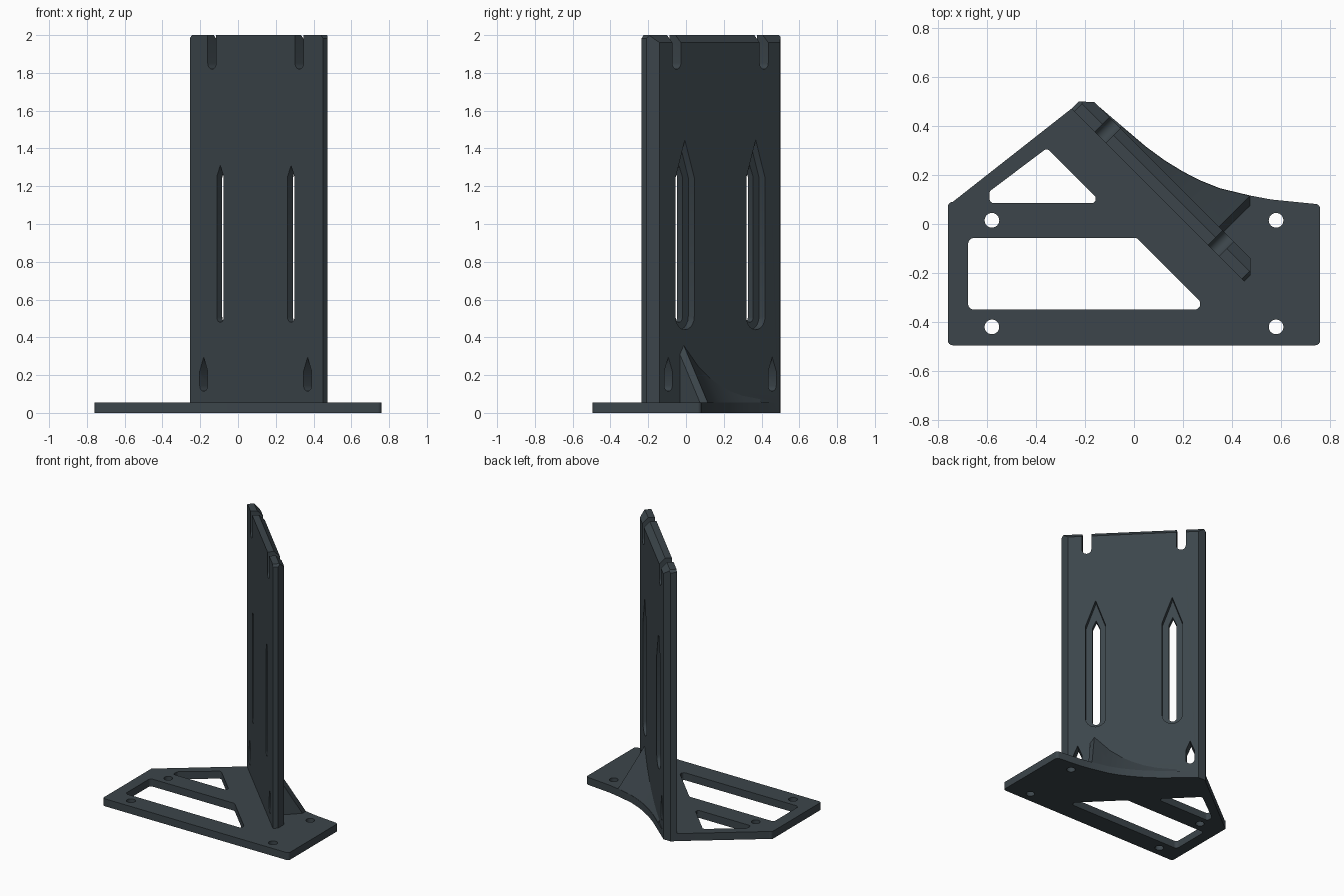
import bpy, bmesh, math
from mathutils import Vector

if "Cube" in bpy.data.objects:
    bpy.data.objects.remove(bpy.data.objects["Cube"])

R2 = math.sqrt(2)
N_FRONT, N_BACK = 0.215 / R2, 0.335 / R2   # wall faces, measured along its normal
MID = -0.02                                # wall centre along its length


def plan(u, v, t):
    return Vector((u, v, t))


def wall_space(s, z, n):
    # s along the diagonal wall, n outward from its front face
    return Vector(((n + s) / R2, (n - s) / R2, z))


def across(n, z, s):
    return wall_space(s, z, n)


def loft(name, rings):
    bm = bmesh.new()
    vs = [[bm.verts.new(p) for p in r] for r in rings]
    k = len(rings[0])
    for a, b in zip(vs, vs[1:]):
        for i in range(k):
            bm.faces.new((a[i], a[(i + 1) % k], b[(i + 1) % k], b[i]))
    bm.faces.new(vs[0][::-1])
    bm.faces.new(vs[-1])
    bmesh.ops.recalc_face_normals(bm, faces=bm.faces)
    me = bpy.data.meshes.new(name)
    bm.to_mesh(me)
    bm.free()
    ob = bpy.data.objects.new(name, me)
    bpy.context.collection.objects.link(ob)
    return ob


def prism(name, pts, a, b, space=plan):
    return loft(name, [[space(u, v, t) for u, v in pts] for t in (a, b)])


def fillet(pts, r, seg=6):
    # round every corner of a polygon
    out = []
    for i, p in enumerate(pts):
        p = Vector(p)
        d1 = (Vector(pts[i - 1]) - p).normalized()
        d2 = (Vector(pts[(i + 1) % len(pts)]) - p).normalized()
        half = d1.angle(d2) / 2
        c = p + (d1 + d2).normalized() * (r / math.sin(half))
        s = p + d1 * (r / math.tan(half)) - c
        e = p + d2 * (r / math.tan(half)) - c
        for j in range(seg + 1):
            q = s.lerp(e, j / seg).normalized() * r + c
            out.append((q.x, q.y))
    return out


def slot(c, w, bottom, shoulder, peak=None):
    # round-bottomed slot with a pointed or flat top
    pts = [(c + w * math.cos(a), bottom + w + w * math.sin(a))
           for a in [math.pi + math.pi * i / 10 for i in range(11)]]
    pts.append((c + w, shoulder))
    if peak:
        pts.append((c, peak))
    return pts + [(c - w, shoulder)]


def boolean(ob, other, op):
    m = ob.modifiers.new(op, 'BOOLEAN')
    m.operation, m.solver, m.object = op, 'EXACT', other
    bpy.context.view_layer.objects.active = ob
    bpy.ops.object.modifier_apply(modifier=m.name)
    bpy.data.objects.remove(other)


# base plate with its swept rear edge
curve = [(0.56, 0.10), (0.475, 0.116), (0.35, 0.146), (0.27, 0.178), (0.2, 0.214),
         (0.125, 0.26), (0.05, 0.315), (-0.05, 0.40)]
corners = fillet([(-0.76, 0.09), (-0.76, -0.495), (0.76, -0.495), (0.76, 0.08), (0.56, 0.10)], 0.02)[:28]
plate = prism("base_plate", corners + curve + [(-0.165, 0.498), (-0.222, 0.498), (-0.25, 0.475)], 0, 0.055)

# lightening windows and screw holes
windows = [[(-0.677, -0.057), (-0.677, -0.35), (0.305, -0.35), (0.012, -0.057)],
           [(-0.59, 0.085), (-0.13, 0.085), (-0.355, 0.31), (-0.59, 0.133)]]
cuts = [fillet(windows[0], 0.024), fillet(windows[1], 0.018)]
for x in (-0.58, 0.58):
    for y in (-0.42, 0.015):
        cuts.append([(x + 0.03 * math.cos(i * math.pi / 12), y + 0.03 * math.sin(i * math.pi / 12))
                     for i in range(24)])
for pts in cuts:
    boolean(plate, prism("cutter", pts, -0.1, 0.2), 'DIFFERENCE')

# upright diagonal wall
wall = prism("upright_wall", [(-0.255, 0.47), (-0.225, 0.5), (-0.163, 0.498), (0.475, -0.14),
                              (0.475, -0.21), (0.45, -0.235)], 0, 2)

# sloping rear support: triangular sections following the swept edge
sections = [(0.475, 0.075, 0.31)]
for x, y in curve[1:]:
    sections.append((x, y, 0.055 + 1.67 * ((x + y) / R2 - N_BACK)))
rings = []
for x, y, h in sections:
    s, n = (x - y) / R2, (x + y) / R2 - 0.002
    rings.append([wall_space(s, 0.03, n), wall_space(s, 0.056, n), wall_space(s, h, N_BACK),
                  wall_space(s, h, 0.20), wall_space(s, 0.03, 0.20)])
support = loft("rear_support", rings)

bracket = plate
boolean(bracket, wall, 'UNION')
boolean(bracket, support, 'UNION')
bracket.name = "corner_bracket"

# wall openings, mirrored about the wall centre
lo, hi = N_FRONT - 0.1, N_BACK + 0.2
for side in (-1, 1):
    for pts, depth in (
            (slot(MID + side * 0.265, 0.026, 0.48, 1.25, 1.31), lo),        # long slot
            (slot(MID + side * 0.265, 0.07, 0.44, 1.245, 1.445), N_BACK - 0.045),  # rear recess
            (slot(MID + side * 0.327, 0.032, 1.82, 2.2), lo),               # top notch
            (slot(MID + side * 0.389, 0.03, 0.115, 0.22, 0.295), lo)):      # lower hole
        boolean(bracket, prism("cutter", pts, depth, hi, wall_space), 'DIFFERENCE')
    # clipped top end corners
    e = MID + 0.006 + side * 0.535
    boolean(bracket, prism("cutter", [(e, 1.94), (e - side * 0.06, 2.01), (e, 2.01)], lo, hi, wall_space),
            'DIFFERENCE')

# chamfer along the rear top edge
boolean(bracket, prism("cutter", [(N_BACK + 0.01, 1.95), (N_BACK + 0.01, 2.01), (N_BACK - 0.05, 2.01)],
                       -0.8, 0.8, across), 'DIFFERENCE')

mat = bpy.data.materials.new("dark_slate")
mat.diffuse_color = (0.045, 0.06, 0.07, 1)
mat.use_nodes = True
mat.node_tree.nodes["Principled BSDF"].inputs["Base Color"].default_value = mat.diffuse_color
bracket.data.materials.clear()
bracket.data.materials.append(mat)
bpy.context.view_layer.objects.active = bracket
bracket.select_set(True)
bpy.ops.object.shade_smooth_by_angle(angle=math.radians(25))
